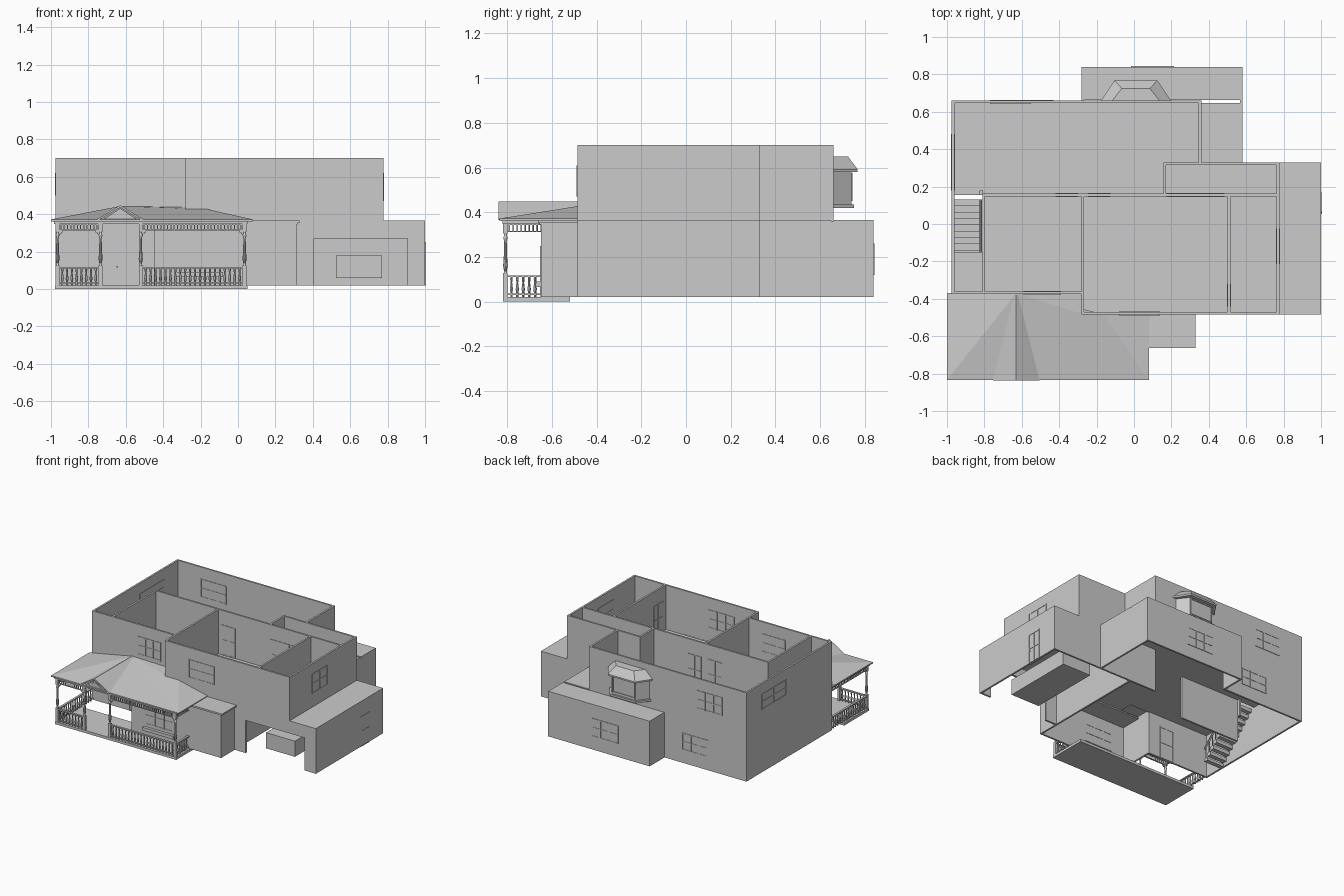
import bpy, bmesh, math
from mathutils import Vector

if "Cube" in bpy.data.objects:
    bpy.data.objects.remove(bpy.data.objects["Cube"])

T = 0.014            # wall thickness
G0, G1, U1 = 0.02, 0.36, 0.70   # ground base, storey line, upper top


def finish(name, bm):
    bmesh.ops.recalc_face_normals(bm, faces=bm.faces)
    me = bpy.data.meshes.new(name)
    bm.to_mesh(me)
    bm.free()
    ob = bpy.data.objects.new(name, me)
    bpy.context.collection.objects.link(ob)
    return ob


def add_box(bm, x0, x1, y0, y1, z0, z1):
    r = bmesh.ops.create_cube(bm, size=1)
    for v in r["verts"]:
        v.co = Vector(((x0 + x1) / 2 + v.co.x * (x1 - x0),
                       (y0 + y1) / 2 + v.co.y * (y1 - y0),
                       (z0 + z1) / 2 + v.co.z * (z1 - z0)))


def boxes(name, items):
    bm = bmesh.new()
    for b in items:
        add_box(bm, *b)
    return finish(name, bm)


def poly(name, verts, faces):
    bm = bmesh.new()
    vs = [bm.verts.new(v) for v in verts]
    for f in faces:
        bm.faces.new([vs[i] for i in f])
    return finish(name, bm)


def wall_x(y, x0, x1, z0, z1):       # wall running along x, centred on y
    return (x0, x1, y - T / 2, y + T / 2, z0, z1)


def wall_y(x, y0, y1, z0, z1):       # wall running along y, centred on x
    return (x - T / 2, x + T / 2, y0, y1, z0, z1)


def panel(name, along, c, at, w, z0, z1, cols, rows, f=0.007):
    """Window or door: thin leaf through the wall plus raised frame and bars."""
    bm = bmesh.new()

    def put(a0, a1, b0, b1, d):
        if along == 'x':
            add_box(bm, a0, a1, at - d, at + d, b0, b1)
        else:
            add_box(bm, at - d, at + d, a0, a1, b0, b1)
    a0, a1 = c - w / 2, c + w / 2
    put(a0, a1, z0, z1, T / 2 + 0.001)
    for i in range(cols + 1):
        p = a0 + (w - f) * i / cols
        put(p, p + f, z0, z1, T / 2 + 0.004)
    for j in range(rows + 1):
        p = z0 + (z1 - z0 - f) * j / rows
        put(a0, a1, p, p + f, T / 2 + 0.0035)
    return finish(name, bm)


def lathe(bm, x, y, prof, n=8):
    rings = [[bm.verts.new((x + r * math.cos(2 * math.pi * i / n),
                            y + r * math.sin(2 * math.pi * i / n), z))
              for i in range(n)] for r, z in prof]
    for a, b in zip(rings, rings[1:]):
        for i in range(n):
            bm.faces.new((a[i], a[(i + 1) % n], b[(i + 1) % n], b[i]))
    bm.faces.new(rings[0])
    bm.faces.new(rings[-1])


# Ground storey walls
boxes("ground_walls", [
    wall_y(-.968, -.375, .66, G0, G1), wall_x(.653, -.975, -.28, G0, G1),
    wall_y(-.273, .65, .84, G0, G1), wall_x(.833, -.28, .58, G0, G1),
    wall_y(.573, .33, .84, G0, G1), wall_x(.323, .08, 1.0, G0, G1),
    wall_y(.993, -.485, .33, G0, G1), wall_y(.305, -.65, .33, G0, .35),
    wall_x(-.643, -.45, .312, G0, .35), wall_y(-.443, -.65, -.37, G0, .36),
    wall_x(-.368, -.975, -.44, G0, G1), wall_x(.155, -.81, -.3, G0, G1)])
# Garage front around its opening
boxes("garage_front", [wall_x(-.478, .31, .405, G0, G1), wall_x(-.478, .905, 1.0, G0, G1),
                       wall_x(-.478, .405, .905, .27, G1)])
boxes("garage_block", [(.525, .77, -.41, .15, .06, .18)])

# Upper storey walls
boxes("upper_walls", [
    wall_x(.653, -.975, .36, G1, U1), wall_y(-.968, -.375, .66, G1, U1),
    wall_x(-.368, -.975, -.27, G1, U1), wall_y(-.274, -.485, .155, G1, U1),
    wall_x(-.478, -.28, .777, G1, U1), wall_y(.77, -.485, .33, G1, U1),
    wall_x(.323, .157, .777, G1, U1), wall_y(.353, .323, .66, G1, U1),
    wall_x(.155, -.81, .777, G1, U1), wall_y(.164, .155, .323, G1, U1),
    wall_y(.508, -.478, .155, G1, U1), wall_y(-.804, -.368, .16, G1, U1)])

# Upper floor with stair hole, and low flat roofs
boxes("upper_floor", [(-.97, .355, .155, .655, .35, .36), (-.81, -.28, -.37, .155, .35, .36),
                      (-.97, -.81, -.37, -.15, .35, .36), (-.28, .77, -.48, .155, .35, .36),
                      (.355, .77, .155, .325, .35, .36)])
boxes("flat_roofs", [(.77, 1.0, -.485, .33, .355, .366), (.355, .58, .325, .648, .355, .366),
                     (-.28, .58, .662, .84, .355, .366)])
boxes("front_room_roof", [(-.45, .312, -.65, -.47, .34, .35), (.03, .318, -.655, -.47, .345, .353),
                          (.03, .328, -.663, -.47, .353, .366)])

# Stairs with newel post and railing
N = 10
boxes("stairs", [(-.96, -.815, .13 - (N - i) * .034, .13 - (N - i - 1) * .034,
                  max(G0, (i + 1) * .034 - .02), G0 + (i + 1) * .034 - .012) for i in range(N)])
boxes("stair_rail", [(-.822, -.816, .109 - (N - i - 1) * .034, .115 - (N - i - 1) * .034,
                      (i + 1) * .034, (i + 1) * .034 + .09) for i in range(N)]
      + [(-.825, -.807, .155, .18, .22, .45)])
poly("stair_handrail", [(x, y, z + dz) for y, z in ((-.21, .12), (.13, .44))
                        for x in (-.826, -.812) for dz in (0, .01)],
     [(0, 1, 3, 2), (4, 5, 7, 6), (0, 1, 5, 4), (2, 3, 7, 6), (0, 2, 6, 4), (1, 3, 7, 5)])

# Windows
for nm, ax, c, at, w, z0, z1 in [
        ("upper_back_window", 'x', -.66, .653, .22, .47, .61),
        ("ground_back_window", 'x', -.54, .653, .22, .12, .25),
        ("extension_window", 'x', .10, .833, .23, .12, .26),
        ("upper_left_front_window", 'x', -.49, -.368, .20, .47, .61),
        ("upper_front_window", 'x', .03, -.478, .22, .47, .61),
        ("upper_right_window", 'y', -.12, .77, .19, .47, .62),
        ("upper_left_side_window", 'y', .33, -.968, .30, .50, .62),
        ("porch_window", 'x', -.21, -.643, .24, .11, .25)]:
    panel(nm, ax, c, at, w, z0, z1, 3 if ax == 'x' else 2, 2)
boxes("flower_box", [(-.34, -.08, -.672, -.65, .065, .09)])

# Doors
for nm, ax, c, at, w, z0, z1 in [
        ("front_door", 'x', -.60, -.368, .12, .02, .27),
        ("garage_side_door", 'y', .11, .993, .115, .02, .25),
        ("room_door_left", 'x', -.36, .155, .12, .36, .59),
        ("room_door_right", 'x', -.185, .155, .12, .36, .59),
        ("closet_door", 'x', .33, .155, .31, .36, .59),
        ("side_room_door", 'y', -.38, .508, .12, .36, .59)]:
    panel(nm, ax, c, at, w, z0, z1, 2, 2)
boxes("door_knobs", [(.998, 1.005, .06, .068, .112, .12), (-.65, -.642, -.386, -.37, .115, .123)])


# Bay window on the back: stacked trapezoid rings
def bay_ring(x0, x1, inset, y, z):
    return [(x0, .655, z), (x0 + inset, y, z), (x1 - inset, y, z), (x1, .655, z)]


def loft(name, rings):
    k = [range(i * 4, i * 4 + 4) for i in range(len(rings))]
    fs = [tuple(k[0]), tuple(k[-1])]
    for a, b in zip(k, k[1:]):
        fs += [(a[j], a[(j + 1) % 4], b[(j + 1) % 4], b[j]) for j in range(4)]
    return poly(name, [v for r in rings for v in r], fs)


body = (-.155, .175, .065)
loft("bay_body", [bay_ring(*body, .74, .43), bay_ring(*body, .74, .58)])
loft("bay_sill", [bay_ring(-.17, .19, .07, .752, .42), bay_ring(-.17, .19, .07, .752, .435)])
loft("bay_roof", [bay_ring(-.18, .20, .075, .768, .58), bay_ring(-.18, .20, .075, .768, .592),
                  bay_ring(-.12, .14, .055, .725, .65)])
boxes("bay_frames", [(x, x + .007, .738, .745, .45, .575) for x in (-.085, .098)]
      + [(-.085, .105, .738, .745, z, z + .007) for z in (.45, .568)])

# Porch floor
PX0, PX1, PY = -.965, .035, -.808
boxes("porch_floor", [(-.978, .05, -.82, -.52, 0, .02)])

# Porch posts (turned) with square blocks
posts = [(PX0, PY), (-.735, PY), (-.52, PY), (PX1, PY)]
bm = bmesh.new()
for x, y in posts:
    lathe(bm, x, y, [(.010, .12), (.006, .135), (.011, .16), (.008, .2), (.006, .27),
                     (.010, .285), (.006, .3), (.009, .31)], 10)
    add_box(bm, x - .01, x + .01, y - .01, y + .01, .02, .125)
    add_box(bm, x - .01, x + .01, y - .01, y + .01, .305, .355)
finish("porch_posts", bm)

# Railings, spindle friezes and corner brackets
rails, frieze = [], []
turned = bmesh.new()
runs = [('x', PX0, -.735, PY), ('x', -.52, PX1, PY), ('y', PY, -.38, PX0), ('y', PY, -.65, PX1)]
for ax, a, b, at in runs:
    def bar(p0, p1, z0, z1, h):
        return (p0, p1, at - h, at + h, z0, z1) if ax == 'x' else (at - h, at + h, p0, p1, z0, z1)
    rails += [bar(a, b, .110, .118, .008), bar(a, b, .03, .036, .006)]
    frieze += [bar(a, b, .312, .317, .005), bar(a, b, .343, .348, .005)]
    n = round((b - a) / .027)
    for i in range(1, n):
        p = a + (b - a) * i / n
        x, y = (p, at) if ax == 'x' else (at, p)
        lathe(turned, x, y, [(.005, .02), (.005, .04), (.008, .055), (.004, .085), (.006, .1), (.005, .112)], 6)
    m = round((b - a) / .018)
    frieze += [bar(a + (b - a) * i / m - .003, a + (b - a) * i / m + .003, .315, .345, .003)
               for i in range(1, m)]
    if ax == 'x':
        for p, s in ((a, 1), (b, -1)):
            for k in range(3):
                e = sorted((p, p + s * (.012 + .008 * k)))
                frieze.append(bar(e[0], e[1], .285 + .009 * k, .294 + .009 * k, .003))
finish("balusters", turned)
boxes("porch_rails", rails)
boxes("porch_frieze", frieze)

# Porch roof: eave board, hipped slope and gable
boxes("porch_eaves", [(-.985, .05, -.822, -.795, .347, .362), (-.985, -.958, -.82, -.37, .347, .362),
                      (.025, .052, -.82, -.64, .347, .362)])
poly("porch_roof", [(-1, -.834, .362), (.08, -.834, .362), (.08, -.48, .362), (-.28, -.48, .362),
                    (-.28, -.37, .362), (-1, -.37, .362), (-1, -.834, .372), (.08, -.834, .372),
                    (.08, -.48, .372), (-.28, -.48, .43), (-.28, -.37, .437), (-1, -.37, .372),
                    (-.63, -.37, .443), (-.17, -.48, .428)],
     [(0, 1, 2, 3, 4, 5), (0, 1, 7, 6), (1, 2, 8, 7), (0, 5, 11, 6), (6, 12, 11), (7, 8, 13),
      (6, 7, 12), (7, 13, 12), (12, 13, 9), (12, 9, 10), (2, 3, 9, 13, 8), (3, 4, 10, 9), (4, 5, 11, 12, 10)])


def prism(name, cx, hw, z0, z1, y0, y1):
    return poly(name, [(cx + dx, y, z) for y in (y0, y1) for dx, z in ((-hw, z0), (hw, z0), (0, z1))],
                [(0, 1, 2), (3, 4, 5), (0, 1, 4, 3), (1, 2, 5, 4), (0, 2, 5, 3)])


prism("gable_body", -.63, .10, .365, .432, -.825, -.45)
for s in (-1, 1):      # gable roof boards
    poly("gable_slope", [(-.63 + s * dx, y, z) for y in (-.838, -.38)
                         for dx, z in ((0, .448), (.125, .372), (.12, .365), (0, .436))],
         [(0, 1, 2, 3), (4, 5, 6, 7), (0, 1, 5, 4), (1, 2, 6, 5), (2, 3, 7, 6), (3, 0, 4, 7)])
prism("gable_ornament", -.63, .06, .378, .418, -.831, -.82)
